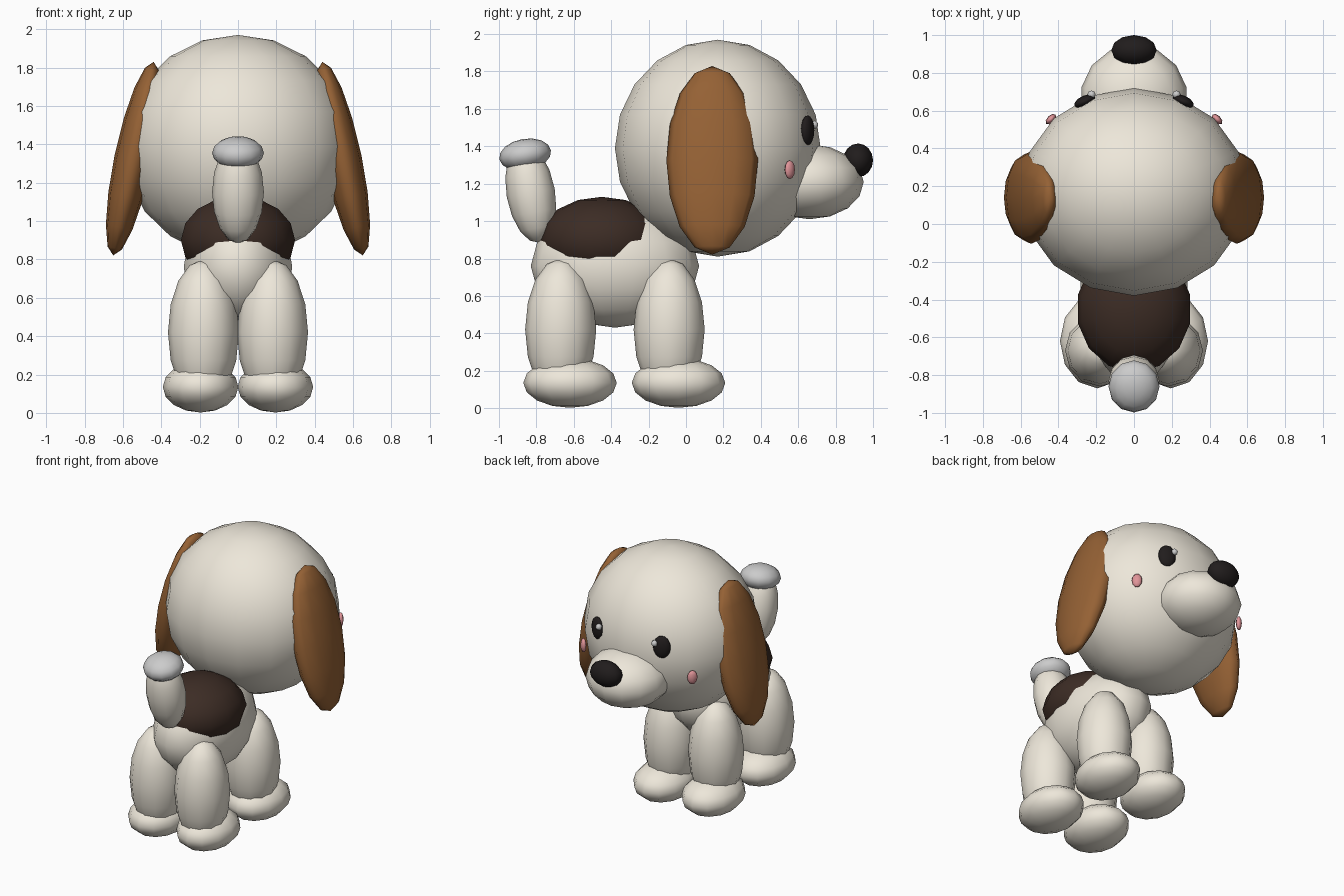
import bpy
from math import radians

if "Cube" in bpy.data.objects:
    bpy.data.objects.remove(bpy.data.objects["Cube"])


def material(name, rgb):
    m = bpy.data.materials.new(name)
    m.diffuse_color = (*rgb, 1)
    m.use_nodes = True
    m.node_tree.nodes["Principled BSDF"].inputs["Base Color"].default_value = m.diffuse_color
    return m


CREAM = material("cream", (0.85, 0.80, 0.70))
BROWN = material("brown", (0.30, 0.12, 0.035))
DARK = material("dark_brown", (0.045, 0.025, 0.018))
BLACK = material("black", (0.015, 0.012, 0.012))
PINK = material("pink", (0.75, 0.30, 0.32))


def blob(name, loc, radii, mat=None, rot=(0, 0, 0), seg=12, rings=8):
    """Smooth ellipsoid made from a low-count UV sphere."""
    bpy.ops.mesh.primitive_uv_sphere_add(
        segments=seg, ring_count=rings, radius=1, location=loc,
        rotation=[radians(a) for a in rot])
    ob = bpy.context.object
    ob.name = name
    ob.scale = radii
    bpy.ops.object.transform_apply(location=False, rotation=False, scale=True)
    bpy.ops.object.shade_smooth()
    if mat:
        ob.data.materials.append(mat)
    return ob


# Head and face
blob("head", (0, 0.17, 1.39), (0.60, 0.55, 0.58), CREAM, seg=16, rings=10)
blob("snout", (0, 0.66, 1.21), (0.285, 0.29, 0.20), CREAM, seg=14)
blob("nose", (0, 0.92, 1.325), (0.12, 0.08, 0.09), BLACK)

# Body and saddle patch
blob("body", (0, -0.38, 0.76), (0.29, 0.45, 0.33), CREAM, seg=14)
blob("saddle_patch", (0, -0.45, 0.90), (0.305, 0.335, 0.23), DARK, seg=14)

# Tail with grey tip, leaning backwards
blob("tail", (0, -0.83, 1.15), (0.135, 0.13, 0.27), CREAM, rot=(10, 0, 0))
blob("tail_tip", (0, -0.86, 1.355), (0.135, 0.14, 0.085), rot=(10, 0, 0))

# Mirrored parts
for side, s in (("left", -1), ("right", 1)):
    blob(f"{side}_ear", (s * 0.545, 0.14, 1.325), (0.10, 0.245, 0.515),
         BROWN, rot=(0, -s * 11.8, 0))
    blob(f"{side}_eye", (s * 0.26, 0.65, 1.485), (0.06, 0.03, 0.08),
         BLACK, rot=(0, 0, -s * 24))
    blob(f"{side}_eye_highlight", (s * 0.225, 0.685, 1.515), (0.022,) * 3,
         seg=8, rings=6)
    blob(f"{side}_cheek", (s * 0.44, 0.555, 1.275), (0.035, 0.02, 0.05),
         PINK, rot=(0, 0, -s * 45), seg=8, rings=6)
    # Front and rear legs with feet
    for end, y in (("front", -0.09), ("rear", -0.67)):
        blob(f"{side}_{end}_leg", (s * 0.18, y, 0.42), (0.185, 0.19, 0.38), CREAM)
        blob(f"{side}_{end}_foot", (s * 0.195, y + 0.05, 0.135),
             (0.197, 0.25, 0.133), CREAM)
